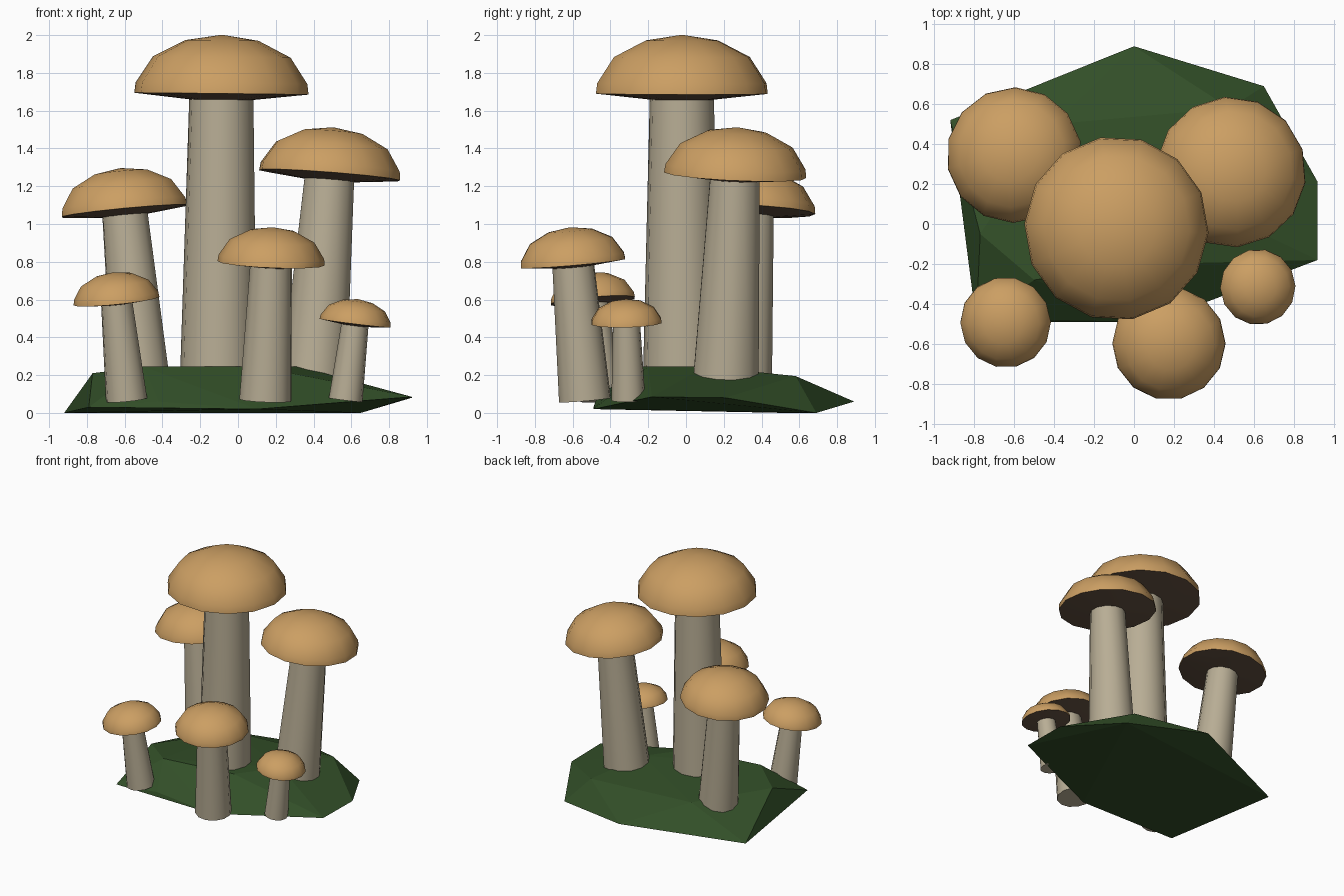
import bpy, bmesh, math
from mathutils import Vector

if "Cube" in bpy.data.objects:
    bpy.data.objects.remove(bpy.data.objects["Cube"])


def material(name, rgb):
    m = bpy.data.materials.new(name)
    m.diffuse_color = (*rgb, 1)
    m.use_nodes = True
    m.node_tree.nodes["Principled BSDF"].inputs["Base Color"].default_value = m.diffuse_color
    return m


CAP = material("tan cap", (0.60, 0.345, 0.125))
GILLS = material("dark brown gills", (0.13, 0.085, 0.055))
STEM = material("pale stem", (0.48, 0.42, 0.30))
MOSS = material("moss green", (0.032, 0.078, 0.021))


def finish(bm, name, mats, smooth=None):
    bmesh.ops.recalc_face_normals(bm, faces=bm.faces[:])
    me = bpy.data.meshes.new(name)
    bm.to_mesh(me)
    bm.free()
    ob = bpy.data.objects.new(name, me)
    bpy.context.collection.objects.link(ob)
    for m in mats:
        me.materials.append(m)
    if smooth:
        bpy.ops.object.select_all(action='DESELECT')
        ob.select_set(True)
        bpy.context.view_layer.objects.active = ob
        bpy.ops.object.shade_smooth_by_angle(angle=math.radians(smooth))
    return ob


def lathe(name, profile, sides, mats, rule=None, smooth=35):
    """Turn (radius, height) points round z; radius 0 gives a pole."""
    bm = bmesh.new()
    rings = []
    for r, z in profile:
        if r == 0:
            rings.append([bm.verts.new((0, 0, z))] * sides)
        else:
            rings.append([bm.verts.new((r * math.sin(2 * math.pi * (i + .5) / sides),
                                        r * math.cos(2 * math.pi * (i + .5) / sides), z))
                          for i in range(sides)])
    for k, (a, b) in enumerate(zip(rings, rings[1:])):
        for i in range(sides):
            j = (i + 1) % sides
            quad = list(dict.fromkeys((a[i], a[j], b[j], b[i])))
            f = bm.faces.new(quad)
            f.material_index = rule(k) if rule else 0
    return finish(bm, name, mats, smooth)


def mushroom(label, base, rim, radius, r_base, r_top):
    base, rim = Vector(base), Vector(rim)
    axis = rim - base
    length = axis.length
    turn = axis.to_track_quat('Z', 'Y')
    # tapered stem with a closed foot
    stem = lathe(label + "_stem", [(0, 0), (r_base, 0), (r_top, length), (0, length)], 12, [STEM])
    # domed cap with slightly bulging dark underside
    cap_shape = [(0, -.075), (.35, -.07), (1, 0), (.985, .12), (.79, .42), (.42, .61), (0, .675)]
    cap = lathe(label + "_cap", [(r * radius, z * radius) for r, z in cap_shape], 14,
                [CAP, GILLS], lambda k: 1 if k < 2 else 0, 40)
    for ob, pos in ((stem, base), (cap, rim)):
        ob.rotation_mode = 'QUATERNION'
        ob.rotation_quaternion = turn
        ob.location = pos


mushroom("tall_mushroom", (-.105, -.025, .12), (-.088, -.022, 1.69), .462, .205, .17)
mushroom("right_mushroom", (.40, .21, .15), (.485, .26, 1.258), .378, .18, .135)
mushroom("left_mushroom", (-.51, .30, .12), (-.60, .345, 1.068), .34, .158, .122)
mushroom("front_mushroom", (.145, -.535, .068), (.175, -.598, .792), .284, .14, .112)
mushroom("small_left_mushroom", (-.59, -.45, .068), (-.643, -.493, .592), .228, .11, .083)
mushroom("small_right_mushroom", (.57, -.305, .068), (.62, -.315, .475), .19, .09, .072)

# mossy rock: faceted hull of a few corners
corners = [(-.92, .52, 0), (0, .89, .06), (.65, .69, 0), (.92, .21, .08), (.92, -.18, .085),
           (.1, -.49, .02), (-.42, -.48, .06), (-.79, -.49, .03),
           (-.77, -.05, .21), (-.5, -.28, .245), (.1, -.2, .245), (.33, .1, .245),
           (.48, .58, .195), (-.4, .5, .2)]
bm = bmesh.new()
for c in corners:
    bm.verts.new(c)
bmesh.ops.convex_hull(bm, input=bm.verts[:])
finish(bm, "mossy_mound", [MOSS])
